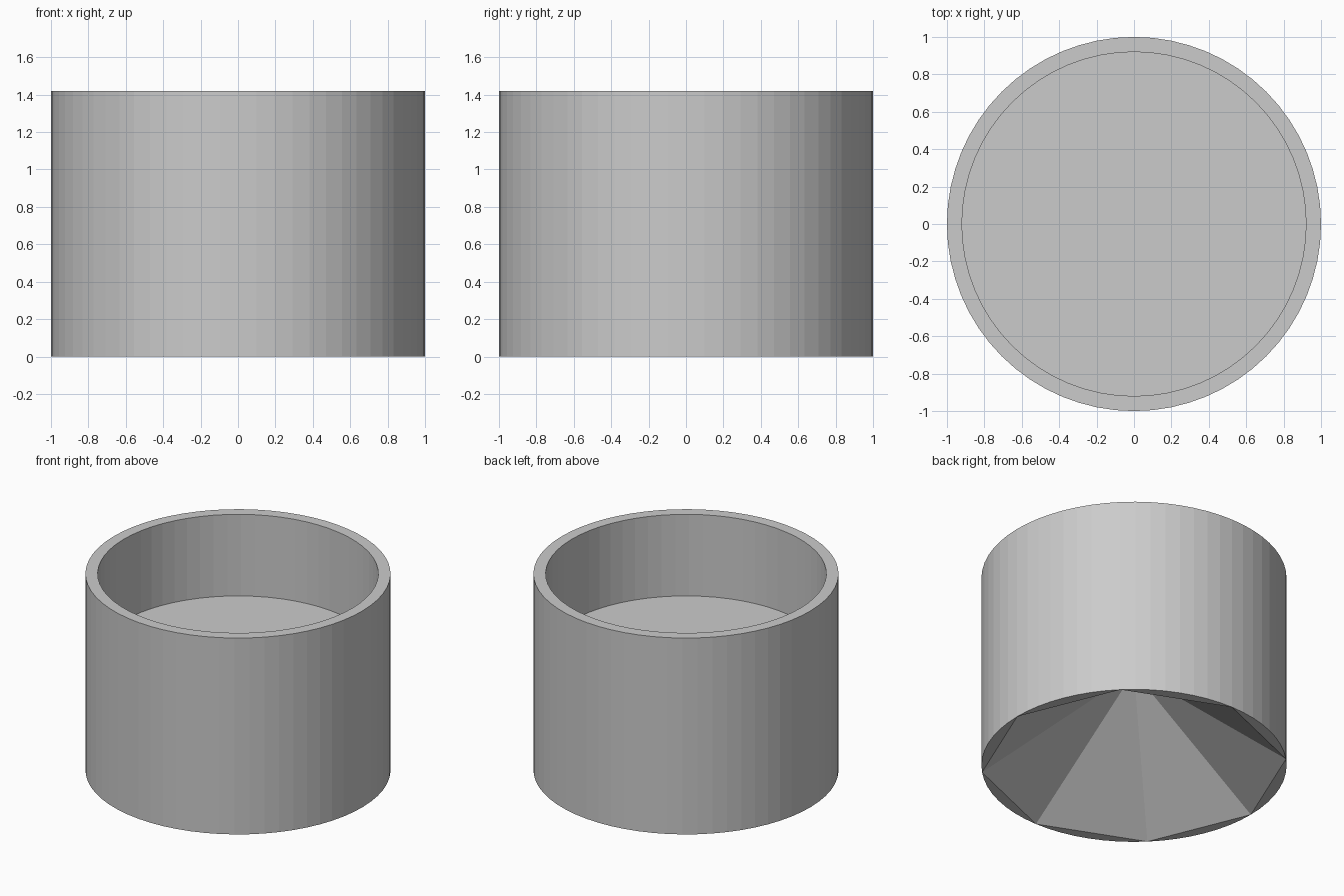
import bpy, bmesh
from math import cos, sin, tau

if "Cube" in bpy.data.objects:
    bpy.data.objects.remove(bpy.data.objects["Cube"])

SEG = 64        # sides of the round wall
SIDES = 8       # sides of the pyramid hollow underneath
HEIGHT = 1.42
FLOOR_Z = 0.83
INNER_R = 0.92
APEX_Z = 0.71

bm = bmesh.new()


def ring(radius, z):
    return [bm.verts.new((radius * cos(tau * i / SEG), radius * sin(tau * i / SEG), z))
            for i in range(SEG)]


def bridge(a, b):
    for i in range(SEG):
        j = (i + 1) % SEG
        bm.faces.new((a[i], a[j], b[j], b[i]))


# outer wall, flat rim, inner wall and cup floor
base = ring(1, 0)
rings = [base, ring(1, HEIGHT), ring(INNER_R, HEIGHT), ring(INNER_R, FLOOR_Z)]
for lower, upper in zip(rings, rings[1:]):
    bridge(lower, upper)
bm.faces.new(rings[-1])

# underside: flat slivers around an eight-sided pyramid hollow
apex = bm.verts.new((0, 0, APEX_Z))
step = SEG // SIDES
for s in range(0, SEG, step):
    arc = [base[(s + k) % SEG] for k in range(step + 1)]
    bm.faces.new(arc[::-1])
    bm.faces.new((arc[0], apex, arc[-1]))

bmesh.ops.recalc_face_normals(bm, faces=bm.faces)
mesh = bpy.data.meshes.new("round_cup")
bm.to_mesh(mesh)
bm.free()
cup = bpy.data.objects.new("round_cup", mesh)
bpy.context.collection.objects.link(cup)
